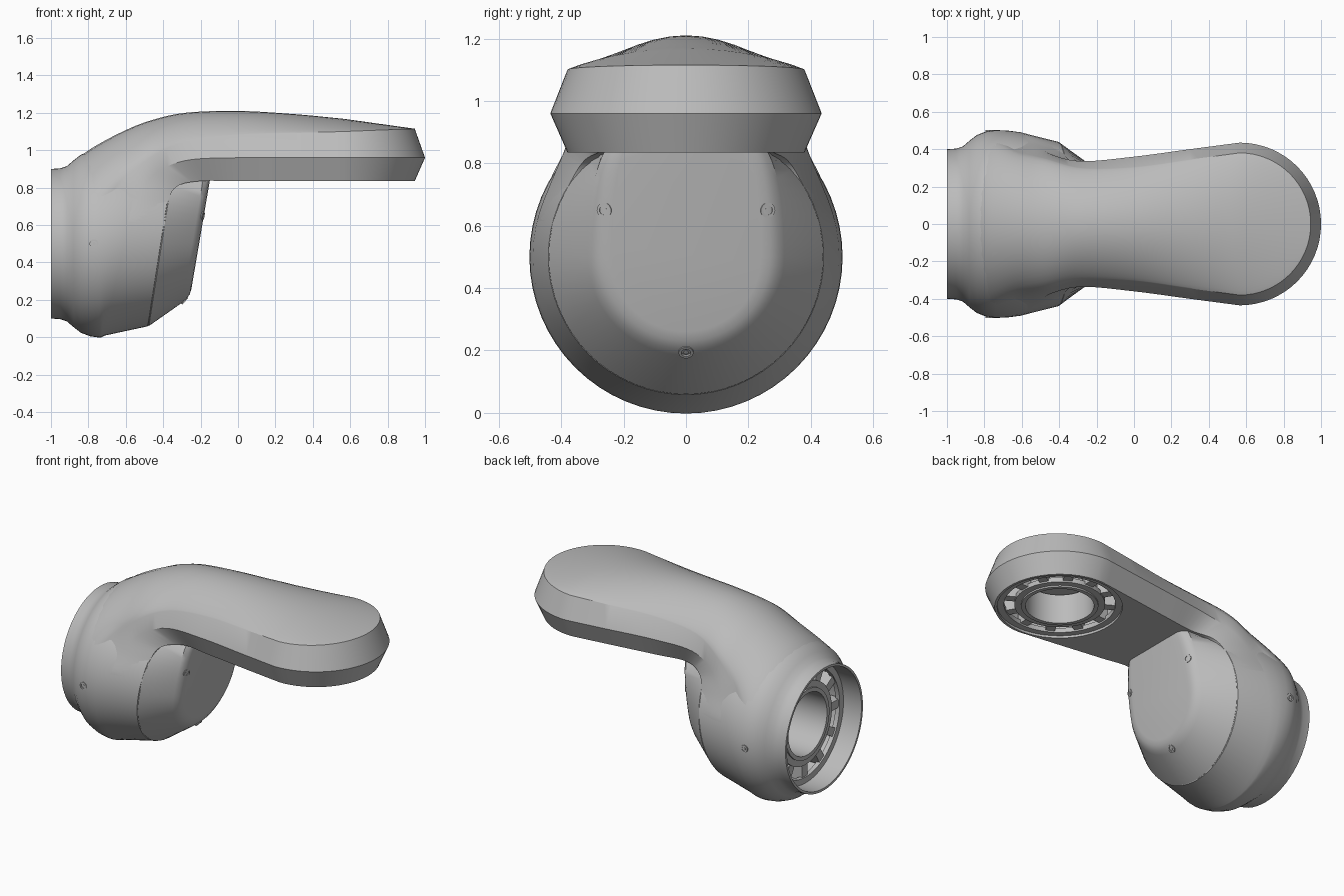
import bpy, bmesh
from math import sin, cos, pi, radians
from mathutils import Matrix, Vector

if "Cube" in bpy.data.objects:
    bpy.data.objects.remove(bpy.data.objects["Cube"])

grey = bpy.data.materials.new("satin grey")
grey.use_nodes = True
colour = (0.5, 0.5, 0.5, 1)
grey.diffuse_color = colour
grey.node_tree.nodes["Principled BSDF"].inputs["Base Color"].default_value = colour


def finish(name, bm):
    """Turn a bmesh into a smooth-shaded object with sharp edges kept."""
    bmesh.ops.remove_doubles(bm, verts=bm.verts, dist=0.0002)
    bmesh.ops.recalc_face_normals(bm, faces=bm.faces)
    mesh = bpy.data.meshes.new(name)
    bm.to_mesh(mesh)
    bm.free()
    mesh.materials.append(grey)
    obj = bpy.data.objects.new(name, mesh)
    bpy.context.collection.objects.link(obj)
    shade(obj)
    return obj


def shade(obj):
    bpy.ops.object.select_all(action='DESELECT')
    obj.select_set(True)
    bpy.context.view_layer.objects.active = obj
    bpy.ops.object.shade_smooth_by_angle(angle=radians(28))


def loft(bm, loops, caps=False):
    """Bridge closed loops that have equal point counts."""
    rows = [[bm.verts.new(p) for p in loop] for loop in loops]
    n = len(rows[0])
    for a, b in zip(rows, rows[1:]):
        for i in range(n):
            j = (i + 1) % n
            bm.faces.new((a[i], a[j], b[j], b[i]))
    if caps:
        bm.faces.new(rows[0])
        bm.faces.new(rows[-1])


# Joint housing: rings about the x axis, leaning forward towards the cap
def ring(xc, r, lean=0.0, square=False, n=64):
    pts = []
    for k in range(n):
        c, s = cos(2 * pi * k / n), sin(2 * pi * k / n)
        y, z = r * c, r * s
        if square and s > 0:
            y = r * (1 if c > 0 else -1) * abs(c) ** 0.3
            z = 0.4 * s
        pts.append((xc + lean * z, y, 0.5 + z))
    return pts


housing_profile = [
    (-.50, .20), (-.87, .20), (-.87, .23), (-.76, .23), (-.76, .385),
    (-1, .385), (-1, .40), (-.95, .403), (-.915, .415), (-.88, .445), (-.84, .476),
    (-.79, .495), (-.74, .502), (-.68, .50, .1), (-.61, .491, .21), (-.414, .4415, .156),
    (-.412, .437, .156), (-.410, .437, .156), (-.408, .44, .156),
    (-.245, .315, .17, True), (-.225, .295, .17, True),
    (-.212, .27, .17, True), (-.208, .24, .17, True)]
bm = bmesh.new()
loft(bm, [ring(*p) for p in housing_profile], caps=True)
finish("joint_housing", bm)

# Arm shell: each station holds lower edge, widest edge, shoulder, crown, dome power
stations = [
    ((-.41, .435, .50), (-.61, .485, .50), (-.85, .462, .50), (-.87, 0, .944), 1),
    ((-.39, .425, .61), (-.585, .476, .62), (-.76, .476, .62), (-.78, 0, 1.012), 1.3),
    ((-.37, .37, .74), (-.53, .43, .745), (-.62, .39, .82), (-.62, 0, 1.098), 1.35),
    ((-.32, .325, .81), (-.45, .375, .87), (-.47, .35, .96), (-.47, 0, 1.158), 1.45),
    ((-.20, .28, .835), (-.28, .336, .945), (-.28, .30, 1.045), (-.28, 0, 1.2), 1.7),
    ((0, .304, .835), (0, .36, .96), (0, .305, 1.08), (0, 0, 1.21), 1.8),
    ((.3, .345, .835), (.3, .40, .96), (.3, .345, 1.092), (.3, 0, 1.193), 1.8),
    ((.565, .38, .835), (.565, .435, .96), (.565, .38, 1.10), (.565, 0, 1.168), 1.8)]


def section(inner, mid, edge, crown, power, steps=18):
    half = [inner, mid]
    dome = []
    for k in range(steps + 1):
        t = pi * k / steps
        s = max(sin(t), 0)
        dome.append((edge[0] + (crown[0] - edge[0]) * s, edge[1] * cos(t),
                     edge[2] + (crown[2] - edge[2]) * s ** power))
    return half + dome + [(x, -y, z) for x, y, z in reversed(half)]


def spline(a, b, c, d, t):
    return b + 0.5 * t * (c - a + t * (2 * a - 5 * b + 4 * c - d + t * (3 * (b - c) + d - a)))


flat = [Vector([v for p in s[:4] for v in p] + [s[4]]) for s in stations]
flat = [flat[0]] + flat + [flat[-1] * 2 - flat[-2]]
loops = []
for i in range(len(stations) - 1):
    for k in range(6):
        v = spline(*flat[i:i + 4], k / 6)
        loops.append(section(v[0:3], v[3:6], v[6:9], v[9:12], v[12]))
END, WIDE, NARROW = .565, .435, .38
for k in range(17):
    a = pi / 2 * k / 16
    s, c = sin(a), cos(a) if k < 16 else 0
    x = END + NARROW * s
    loops.append(section((x, NARROW * c, .835), (END + WIDE * s, WIDE * c, .96),
                         (x, NARROW * c, 1.10 + .015 * s), (x, 0, 1.168 - .053 * s), 1.8))
# The hidden root closes to a point clear of the housing bore
loops.insert(0, [(-.42, 0, .85)] * len(loops[0]))
bm = bmesh.new()
loft(bm, loops)
arm = finish("arm_shell", bm)

# Round socket cut into the underside of the arm end
bm = bmesh.new()
bmesh.ops.create_cone(bm, cap_ends=True, segments=64, radius1=.365, radius2=.365, depth=.3,
                      matrix=Matrix.Translation((END, 0, .89)))
cutter = finish("socket_cutter", bm)
cutter.hide_render = True
cut = arm.modifiers.new("socket", 'BOOLEAN')
cut.object = cutter
cut.solver = 'EXACT'
bpy.context.view_layer.objects.active = arm
bpy.ops.object.modifier_apply(modifier="socket")
bpy.data.objects.remove(cutter)
shade(arm)


# Mounting flanges: two rims, a bore sleeve and radial spokes, built along z
def tube(bm, r0, r1, z0, z1, place, n=64):
    loops = [[place @ Vector((r * cos(2 * pi * k / n), r * sin(2 * pi * k / n), z))
              for k in range(n)] for r, z in ((r0, z0), (r1, z0), (r1, z1), (r0, z1), (r0, z0))]
    loft(bm, loops)


def flange(name, place, outer, depth):
    bm = bmesh.new()
    tube(bm, .20, .225, 0, depth, place)
    tube(bm, .22, .265, .01, .04, place)
    tube(bm, outer - .04, outer, .01, .04, place)
    for k in range(12):
        spoke = Matrix.Rotation(2 * pi * k / 12, 4, 'Z') @ Matrix.Translation(
            ((.24 + outer - .02) / 2, 0, .01 + depth / 2)) @ Matrix.Diagonal(
            (outer - .26, .055, depth - .02, 1))
        bmesh.ops.create_cube(bm, size=1, matrix=place @ spoke)
    finish(name, bm)


flange("arm_flange", Matrix.Translation((END, 0, .84)), .365, .19)
flange("housing_flange", Matrix.Translation((-.88, 0, .5)) @ Matrix.Rotation(pi / 2, 4, 'Y'),
       .386, .115)


# Small recessed screws on the cap and on both flanks
def screw(name, spot, normal):
    place = Matrix.Translation(spot) @ Vector(normal).to_track_quat('Z', 'Y').to_matrix().to_4x4()
    bm = bmesh.new()
    tube(bm, .015, .024, -.03, .004, place, 20)
    bmesh.ops.create_cone(bm, cap_ends=True, segments=6, radius1=.009, radius2=.009, depth=.03,
                          matrix=place @ Matrix.Translation((0, 0, -.013)))
    finish(name, bm)


for side, label in ((1, "left"), (-1, "right")):
    screw("cap_screw_" + label, (-.189, .262 * side, .65), (1, .3 * side, -.15))
    screw("flank_screw_" + label, (-.77, .498 * side, .5), (0, side, 0))
screw("cap_screw_lower", (-.285, 0, .195), (1, 0, -.9))
